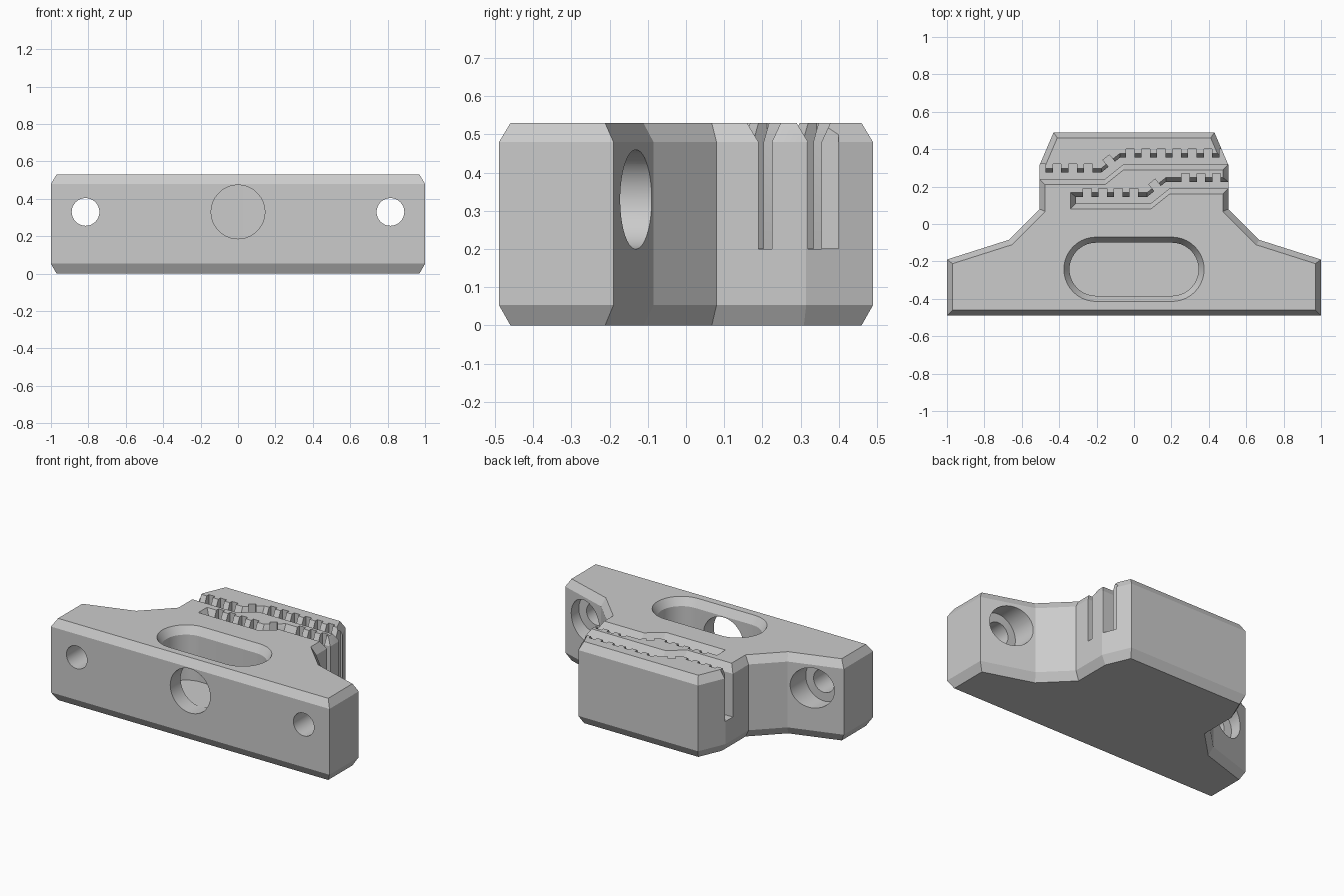
import bpy, bmesh, math
from mathutils import Vector, Matrix

if "Cube" in bpy.data.objects:
    bpy.data.objects.remove(bpy.data.objects["Cube"], do_unlink=True)

HEIGHT = 0.53
FLOOR = 0.2

grey = bpy.data.materials.new("plain grey")
grey.use_nodes = True
colour = (0.6, 0.6, 0.6, 1)
grey.diffuse_color = colour
grey.node_tree.nodes["Principled BSDF"].inputs["Base Color"].default_value = colour


def make_object(name, bm):
    bmesh.ops.recalc_face_normals(bm, faces=bm.faces)
    mesh = bpy.data.meshes.new(name)
    bm.to_mesh(mesh)
    bm.free()
    mesh.materials.append(grey)
    obj = bpy.data.objects.new(name, mesh)
    bpy.context.collection.objects.link(obj)
    return obj


def add_loft(bm, rings):
    """Closed solid through stacked rings of 3D points."""
    loops = [[bm.verts.new(p) for p in ring] for ring in rings]
    n = len(loops[0])
    for low, high in zip(loops, loops[1:]):
        for i in range(n):
            j = (i + 1) % n
            bm.faces.new((low[i], low[j], high[j], high[i]))
    bm.faces.new(loops[0][::-1])
    bm.faces.new(loops[-1])


def loft(name, rings):
    bm = bmesh.new()
    add_loft(bm, rings)
    return make_object(name, bm)


def level(points, z):
    return [(x, y, z) for x, y in points]


def inset(points, d):
    """Move every side of a counter-clockwise outline inward by d."""
    result = []
    for i, p in enumerate(points):
        p = Vector(p)
        a = (p - Vector(points[i - 1])).normalized()
        b = (Vector(points[(i + 1) % len(points)]) - p).normalized()
        na, nb = Vector((-a.y, a.x)), Vector((-b.y, b.x))
        result.append(p + (na + nb) * d / (1 + na.dot(nb)))
    return result


def obround(half, radius, cy, steps=20):
    pts = []
    for side in (1, -1):
        for i in range(steps + 1):
            t = math.pi * i / steps - math.pi / 2
            pts.append((side * (half + radius * math.cos(t)),
                        cy + side * radius * math.sin(t)))
    return pts


def bore(name, x, z, radius, y0, y1):
    ring = [(x + radius * math.cos(t), z + radius * math.sin(t))
            for t in (math.tau * i / 64 for i in range(64))]
    return loft(name, [[(u, y, v) for u, v in ring] for y in (y0, y1)])


# Body: chamfered, mirrored outline
half = [(1, -0.49), (1, -0.19), (0.67, -0.085), (0.505, 0.08),
        (0.505, 0.315), (0.43, 0.49)]
outline = half + [(-x, y) for x, y in reversed(half)]
small = inset(outline, 0.03)
body = loft("clamp_body", [level(small, 0), level(outline, 0.053),
                           level(outline, 0.48), level(small, HEIGHT)])
cutters = []

# Long pocket with flared rim, and the round window in front
cutters.append(loft("pocket_cutter", [
    level(obround(0.203, 0.142, -0.242), 0.185),
    level(obround(0.203, 0.142, -0.242), 0.48),
    level(obround(0.203, 0.202, -0.242), 0.58)]))
cutters.append(bore("window_cutter", 0, 0.33, 0.1435, -0.6, -0.25))

# Mounting holes with counterbores from behind
for side in (1, -1):
    cutters.append(bore("screw_hole_cutter", side * 0.815, 0.33, 0.074, -0.6, 0))
    cutters.append(bore("counterbore_cutter", side * 0.815, 0.33, 0.13, -0.25, 0.2))


def groove(x0, x1, bend, y, pits, end_flare):
    """Belt groove that steps back by 0.08, flared at the top, with tooth pits."""
    def ring(z, f):
        lo, hi = y - 0.03 * f, y + 0.035 + 0.023 * f
        start = x0 - end_flare * f
        return level([(start, lo), (bend, lo), (bend + 0.1, lo + 0.08),
                      (x1, lo + 0.08), (x1, hi + 0.08),
                      (bend + 0.08, hi + 0.08), (bend - 0.02, hi),
                      (start, hi)], z)
    cutters.append(loft("groove_cutter", [ring(FLOOR, 0), ring(0.48, 0),
                                          ring(0.58, 2)]))
    # Tooth pits, one tilted on the bend
    bm = bmesh.new()
    spots = [(x, y + (0.08 if x > bend + 0.04 else 0), 0) for x in pits]
    spots.append((bend + 0.025, y + 0.043, math.radians(39)))
    for x, py, turn in spots:
        m = (Matrix.Translation((x, py + 0.05, 0.401))
             @ Matrix.Rotation(turn, 4, 'Z')
             @ Matrix.Diagonal((0.044, 0.06, 0.4, 1)))
        bmesh.ops.create_cube(bm, size=1, matrix=m)
    cutters.append(make_object("pit_cutter", bm))


PITCH = 0.083
groove(-0.7, 0.7, -0.155, 0.24,
       [-0.245 - PITCH * i for i in range(4)]
       + [-0.02 + PITCH * i for i in range(7)], 0)
groove(-0.31, 0.7, 0.09, 0.11,
       [-0.25 + PITCH * i for i in range(4)]
       + [0.275 + PITCH * i for i in range(3)], 0.03)

# Cut everything out of the body
bpy.ops.object.select_all(action='DESELECT')
bpy.context.view_layer.objects.active = body
body.select_set(True)
for cutter in cutters:
    cutter.hide_render = True
    mod = body.modifiers.new("cut", 'BOOLEAN')
    mod.operation = 'DIFFERENCE'
    mod.solver = 'EXACT'
    mod.object = cutter
    bpy.ops.object.modifier_apply(modifier=mod.name)
    bpy.data.objects.remove(cutter, do_unlink=True)

bpy.ops.object.shade_smooth_by_angle(angle=math.radians(20))
